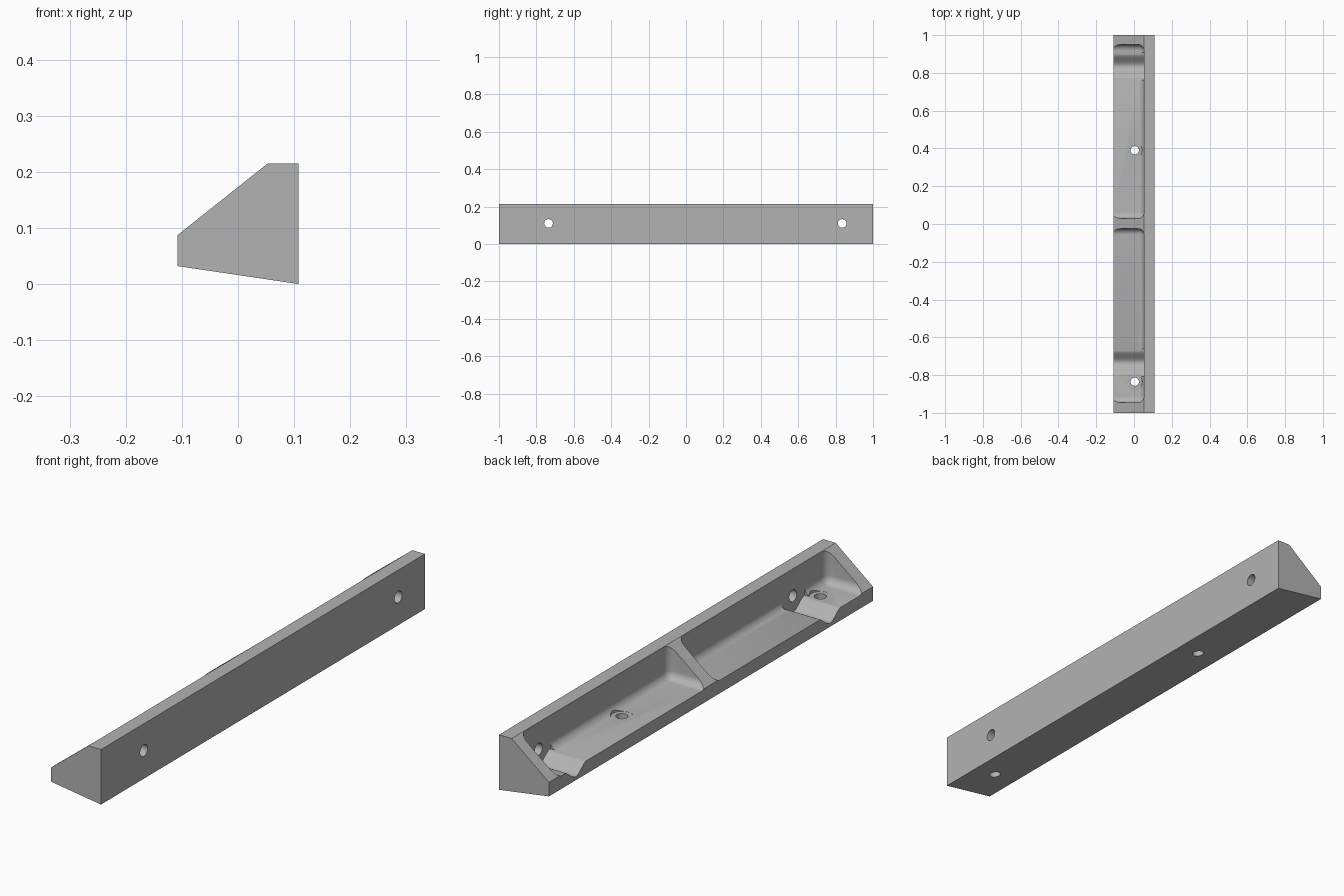
import bpy, bmesh, math
from mathutils import Matrix, Vector

if "Cube" in bpy.data.objects:
    bpy.data.objects.remove(bpy.data.objects["Cube"], do_unlink=True)

grey = bpy.data.materials.new("plain_grey")
grey.use_nodes = True
COLOUR = (0.45, 0.45, 0.45, 1)
grey.diffuse_color = COLOUR
grey.node_tree.nodes["Principled BSDF"].inputs["Base Color"].default_value = COLOUR


def finish(bm, name):
    bmesh.ops.recalc_face_normals(bm, faces=bm.faces)
    mesh = bpy.data.meshes.new(name)
    bm.to_mesh(mesh)
    bm.free()
    obj = bpy.data.objects.new(name, mesh)
    bpy.context.collection.objects.link(obj)
    mesh.materials.append(grey)
    return obj


def prism(name, points, axis, start, end):
    """Extrude a profile along x (points are y, z) or y (points are x, z)."""
    bm = bmesh.new()
    place = (lambda a, b: (start, a, b)) if axis == "x" else (lambda a, b: (a, start, b))
    face = bm.faces.new([bm.verts.new(place(a, b)) for a, b in points])
    moved = bmesh.ops.extrude_face_region(bm, geom=[face])["geom"]
    step = Vector((end - start, 0, 0)) if axis == "x" else Vector((0, end - start, 0))
    bmesh.ops.translate(bm, vec=step, verts=[v for v in moved if isinstance(v, bmesh.types.BMVert)])
    return finish(bm, name)


def cylinder(name, centre, radius, depth, along_x=False):
    bm = bmesh.new()
    turn = Matrix.Rotation(math.pi / 2, 4, "Y") if along_x else Matrix.Identity(4)
    bmesh.ops.create_cone(bm, cap_ends=True, segments=40, radius1=radius, radius2=radius,
                          depth=depth, matrix=Matrix.Translation(centre) @ turn)
    return finish(bm, name)


WALL, FLOOR = 0.053, 0.083


def pocket(y0, y1):
    """Open tray space with rounded floor and back corners."""
    bm = bmesh.new()
    size = Vector((WALL + 0.3, y1 - y0, 0.4))
    centre = Vector(((WALL - 0.3) / 2, (y0 + y1) / 2, FLOOR + 0.2))
    bmesh.ops.create_cube(bm, size=1, matrix=Matrix.Translation(centre) @ Matrix.Diagonal(size.to_4d()))
    rounded = []
    for e in bm.edges:
        mid = (e.verts[0].co + e.verts[1].co) / 2
        on_top = mid.z > FLOOR + 0.3
        on_front = mid.x < -0.25
        if not on_top and not on_front:
            rounded.append(e)
    bmesh.ops.bevel(bm, geom=rounded, offset=0.032, segments=8, profile=0.5, affect="EDGES")
    return finish(bm, "pocket_cutter")


def channel(y):
    """Soft-edged groove running across the floor to the lip."""
    half, steps = 0.072, 24
    pts = []
    for i in range(steps + 1):
        t = 2 * i / steps - 1
        pts.append((y + half * t, 0.046 + 0.039 * (1 - math.cos(math.pi * t)) / 2))
    pts += [(y + half, 0.13), (y - half, 0.13)]
    return prism("channel_cutter", pts, "x", -0.2, WALL - 0.001)


# Main bar
rail = prism("rail_body", [(-0.108, 0.032), (0.108, 0.0), (0.108, 0.215),
                           (WALL, 0.215), (-0.108, 0.087)], "y", -1, 1)

# Two pockets, cable grooves and holes, and screw holes with flat seats
cutters = [pocket(-0.945, -0.025), pocket(0.03, 0.95)]
for y in (-0.735, 0.835):
    cutters.append(channel(y))
    cutters.append(cylinder("cable_hole_cutter", (0.1, y, 0.11), 0.023, 0.14, True))
for y in (-0.835, 0.39):
    cutters.append(cylinder("screw_hole_cutter", (0.004, y, 0.03), 0.022, 0.2))
    cutters.append(cylinder("screw_seat_cutter", (0.004, y, FLOOR + 0.0495), 0.04, 0.1))

bpy.context.view_layer.objects.active = rail
for cutter in cutters:
    cutter.hide_render = True
    mod = rail.modifiers.new("cut", "BOOLEAN")
    mod.operation, mod.solver, mod.object = "DIFFERENCE", "EXACT", cutter
    bpy.ops.object.modifier_apply(modifier=mod.name)
    bpy.data.objects.remove(cutter, do_unlink=True)

# Smooth rounded surfaces, sharp corners
bpy.ops.object.select_all(action="DESELECT")
rail.select_set(True)
bpy.ops.object.shade_smooth_by_angle(angle=math.radians(30))
